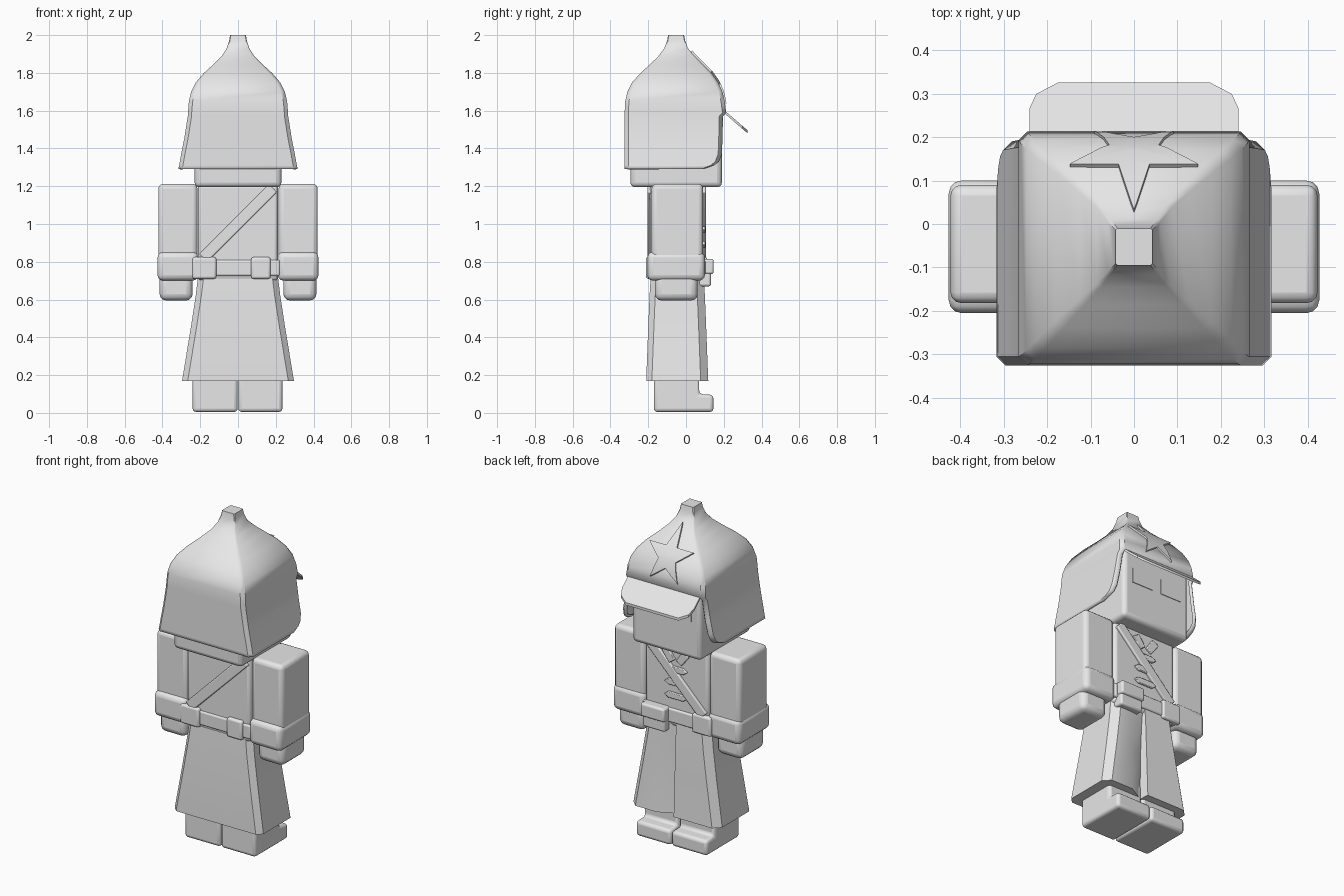
import bpy, bmesh, math
from mathutils import Vector

if "Cube" in bpy.data.objects:
    bpy.data.objects.remove(bpy.data.objects["Cube"])

grey = bpy.data.materials.new("plain grey")
grey.diffuse_color = (0.8, 0.8, 0.8, 1)
grey.use_nodes = True
grey.node_tree.nodes["Principled BSDF"].inputs["Base Color"].default_value = grey.diffuse_color


def finish(name, bm, bevel=0.0, segments=3, thickness=0.0, angle=35):
    """Turn a bmesh into a smooth shaded object with optional modifiers."""
    bmesh.ops.recalc_face_normals(bm, faces=bm.faces)
    me = bpy.data.meshes.new(name)
    bm.to_mesh(me)
    bm.free()
    me.materials.append(grey)
    ob = bpy.data.objects.new(name, me)
    bpy.context.collection.objects.link(ob)
    if thickness:
        m = ob.modifiers.new("thickness", 'SOLIDIFY')
        m.thickness = thickness
        m.offset = -1
    if bevel:
        m = ob.modifiers.new("rounding", 'BEVEL')
        m.width = bevel
        m.segments = segments
        m.limit_method = 'ANGLE'
        m.angle_limit = math.radians(30)
    bpy.ops.object.select_all(action='DESELECT')
    ob.select_set(True)
    bpy.context.view_layer.objects.active = ob
    bpy.ops.object.shade_smooth_by_angle(angle=math.radians(angle))
    return ob


def loft(name, rings, **kw):
    """Skin matching closed rings and cap both ends."""
    bm = bmesh.new()
    rows = [[bm.verts.new(p) for p in r] for r in rings]
    n = len(rows[0])
    for a, b in zip(rows, rows[1:]):
        for i in range(n):
            j = (i + 1) % n
            bm.faces.new((a[i], a[j], b[j], b[i]))
    bm.faces.new(rows[0])
    bm.faces.new(rows[-1])
    return finish(name, bm, **kw)


def box(name, x, y, z, bevel=0.02, **kw):
    rect = [(x[0], y[0]), (x[1], y[0]), (x[1], y[1]), (x[0], y[1])]
    return loft(name, [[(a, b, h) for a, b in rect] for h in z], bevel=bevel, **kw)


def plate(name, outline, y, bevel=0.006):
    """Extrude an x-z outline along y."""
    return loft(name, [[(a, d, b) for a, b in outline] for d in y], bevel=bevel, segments=2)


# boots: side profile with a toe, extruded across x
boot = [(-.17, .005), (.145, .005), (.145, .095), (.07, .1), (.07, .25), (-.17, .25)]
for side, xs in (("left", (-.24, -.002)), ("right", (.002, .235))):
    loft(side + "_boot", [[(x, y, z) for y, z in boot] for x in xs], bevel=.018)

# coat skirt with an overlapping front fold
def skirt_ring(z, hx, y0, y1, fold):
    c = .03
    return [(x, y, z) for x, y in (
        (-hx, y0 + c), (-hx + c, y0), (hx - c, y0), (hx, y0 + c),
        (hx, y1 - .04), (hx - .04, y1), (.11, y1), (.005, y1 - fold),
        (.0, y1), (-hx + .04, y1), (-hx, y1 - .04))]

loft("coat_skirt", [skirt_ring(.17, .296, -.21, .118, .06),
                    skirt_ring(.19, .293, -.21, .117, .06),
                    skirt_ring(.45, .25, -.2, .107, .045),
                    skirt_ring(.62, .224, -.193, .1, .03),
                    skirt_ring(.75, .208, -.185, .092, .01)])

# torso, cross strap and belt
box("coat_body", (-.212, .212), (-.19, .09), (.7, 1.21))
d, w = .185, .03
k = w * math.sqrt(.5)
plate("cross_strap", [(d + k, 1.005 + d - k), (d - k, 1.005 + d + k),
                      (-d - k, 1.005 - d + k), (-d + k, 1.005 - d - k)], (-.205, .105))
box("belt", (-.222, .222), (-.2, .102), (.725, .81), bevel=.01)
box("belt_side_loop", (-.242, -.115), (-.212, .112), (.71, .825), bevel=.012)
box("belt_back_loop", (.07, .172), (-.212, -.15), (.71, .825), bevel=.012)
box("pouch", (.05, .2), (.06, .132), (.67, .81), bevel=.012)
box("pouch_flap", (.045, .205), (.06, .146), (.735, .815), bevel=.012)

# front closures and collar tabs
for i, z in enumerate((1.05, .97, .89)):
    plate("closure_%d" % (i + 1), [(-.075, z), (-.05, z - .018), (.05, z - .018),
                                   (.075, z), (.05, z + .018), (-.05, z + .018)],
          (.08, .102), .004)
for s, side in ((-1, "left"), (1, "right")):
    plate(side + "_collar_tab", [(s * .005, 1.11), (s * .04, 1.085),
                                 (s * .09, 1.15), (s * .05, 1.175)], (.08, .105), .004)

# arms, cuffs and hands
for s, side in ((-1, "left"), (1, "right")):
    def span(a, b):
        return sorted((s * a, s * b))
    box(side + "_sleeve", span(.215, .422), (-.182, .09), (.72, 1.212), bevel=.025)
    box(side + "_cuff", span(.21, .426), (-.205, .1), (.7, .852), bevel=.03)
    box(side + "_hand", span(.24, .415), (-.165, .062), (.595, .75), bevel=.035)

# head with thin eye plates
box("head", (-.23, .23), (-.295, .19), (1.195, 1.72), bevel=.025)
for s, side in ((-1, "left"), (1, "right")):
    box(side + "_eye", sorted((s * .03, s * .17)), (.185, .194), (1.42, 1.51), bevel=0)

# cap: closed dome rows, then rows left open at the face
dome = [(2.0, .042, -.095, -.01), (1.97, .047, -.1, -.004), (1.93, .06, -.115, .01),
        (1.89, .085, -.145, .045), (1.85, .125, -.185, .085), (1.8, .18, -.24, .135),
        (1.75, .223, -.285, .17), (1.7, .248, -.31, .193), (1.65, .26, -.322, .205),
        (1.59, .265, -.325, .213)]
flaps = [(1.57, .266, -.325, .196), (1.45, .285, -.325, .193), (1.37, .301, -.325, .19),
         (1.33, .308, -.325, .175), (1.31, .312, -.325, .15), (1.292, .316, -.325, .1)]
bm = bmesh.new()
rows = []
for z, hx, y0, y1 in dome + flaps:
    c = min(.1 * hx, .02)
    rows.append([bm.verts.new((x, y, z)) for x, y in (
        (hx - c, y1), (hx, y1 - c), (hx, y0 + c), (hx - c, y0),
        (-hx + c, y0), (-hx, y0 + c), (-hx, y1 - c), (-hx + c, y1))])
bm.faces.new(rows[0])
for r, (a, b) in enumerate(zip(rows, rows[1:])):
    for i in range(8 if r < len(dome) - 1 else 7):
        j = (i + 1) % 8
        bm.faces.new((a[i], a[j], b[j], b[i]))
finish("cap", bm, thickness=.018, angle=40)

# visor sloping forward from the brow
brim = [(-.24, 0), (.24, 0), (.24, .55), (.225, .8), (.175, 1), (-.175, 1), (-.225, .8), (-.24, .55)]
loft("visor", [[(x, .195 + .13 * t, 1.605 - .112 * t + dz) for x, t in brim]
               for dz in (-.012, .004)])


# star badge wrapped onto the dome front
def dome_front(z):
    for a, b in zip(dome, dome[1:]):
        if a[0] >= z >= b[0]:
            t = (a[0] - z) / (a[0] - b[0])
            return a[3] + (b[3] - a[3]) * t
    return dome[-1][3]


bm = bmesh.new()
pts = []
for i in range(10):
    r = .155 if i % 2 == 0 else .06
    a = math.pi / 2 + i * math.pi / 5
    pts.append(bm.verts.new((r * math.cos(a), 0, 1.755 + r * math.sin(a))))
mid = bm.verts.new((0, 0, 1.755))
for i in range(10):
    bm.faces.new((mid, pts[i], pts[(i + 1) % 10]))
for row in dome:
    bmesh.ops.bisect_plane(bm, geom=bm.verts[:] + bm.edges[:] + bm.faces[:],
                           plane_co=(0, 0, row[0]), plane_no=(0, 0, 1))
for v in bm.verts:
    v.co.y = dome_front(v.co.z) - .003
front = bmesh.ops.extrude_face_region(bm, geom=bm.faces[:])["geom"]
for v in front:
    if isinstance(v, bmesh.types.BMVert):
        v.co += Vector((0, .009, .008))
finish("star_badge", bm, angle=40)
